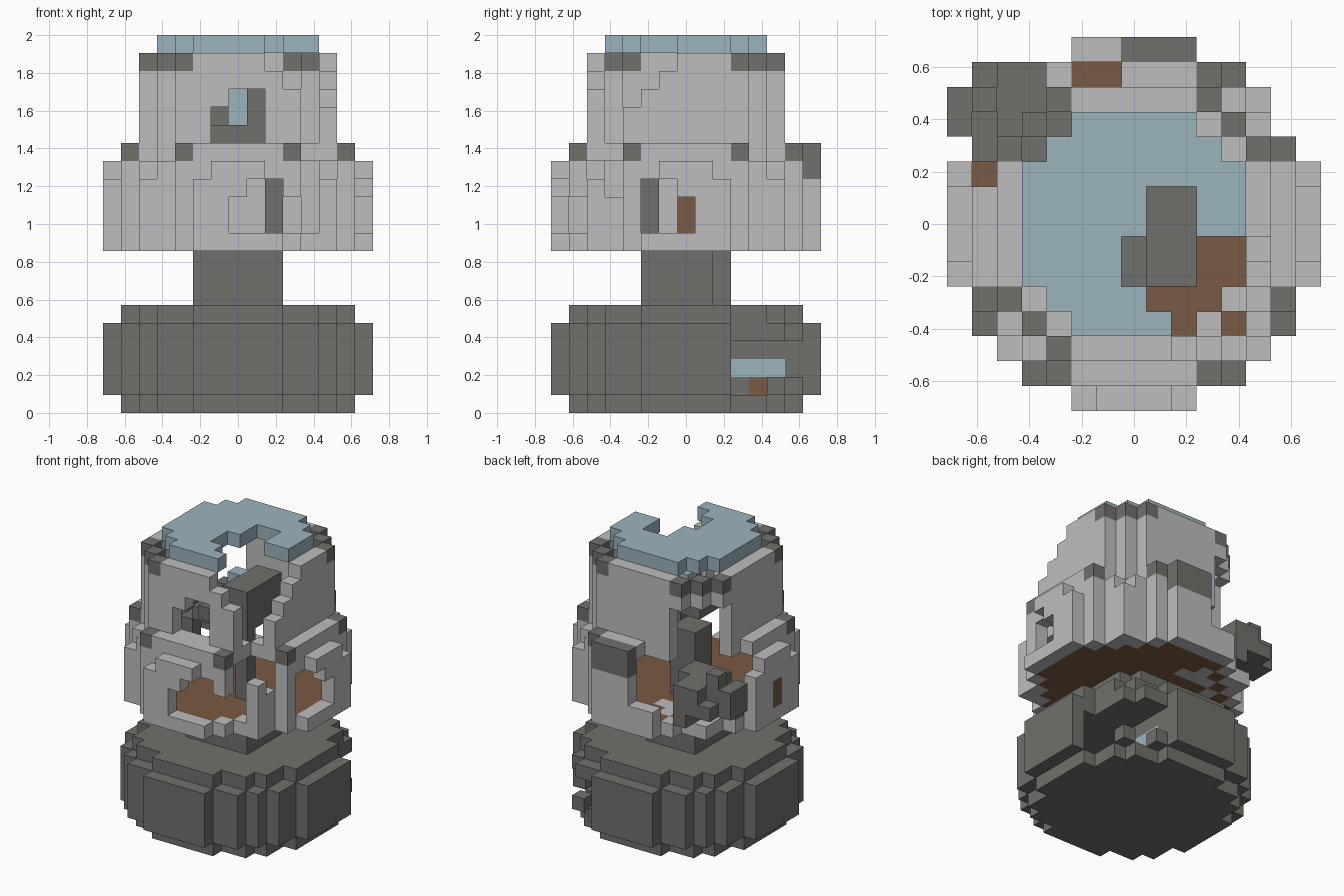
import bpy, bmesh
from mathutils import Vector

if "Cube" in bpy.data.objects:
    bpy.data.objects.remove(bpy.data.objects["Cube"], do_unlink=True)

U = 2 / 21          # edge length of one block
COLOURS = {
    "pale stone": (0.515, 0.515, 0.515),
    "dark stone": (0.162, 0.165, 0.15),
    "pale blue": (0.33, 0.456, 0.515),
    "brown wood": (0.195, 0.102, 0.056),
}
LIGHT, DARK, BLUE, WOOD = range(4)
materials = []
for name, rgb in COLOURS.items():
    m = bpy.data.materials.new(name)
    m.use_nodes = True
    m.diffuse_color = (*rgb, 1)
    bsdf = m.node_tree.nodes["Principled BSDF"]
    bsdf.inputs["Base Color"].default_value = (*rgb, 1)
    bsdf.inputs["Roughness"].default_value = 0.9
    materials.append(m)

cells = {}          # block position -> (part name, colour)


def disc(r2):
    """Blocks of a round slab, given the squared radius."""
    return {(x, y) for x in range(-7, 8) for y in range(-7, 8) if x * x + y * y <= r2}


def ring(area):
    """Outermost blocks of a slab."""
    return {(x, y) for x, y in area
            if not {(x + 1, y), (x - 1, y), (x, y + 1), (x, y - 1)} <= area}


def rect(x0, x1, y0, y1):
    return {(x, y) for x in range(x0, x1 + 1) for y in range(y0, y1 + 1)}


def fill(part, area, z0, z1, colour):
    for z in range(z0, z1 + 1):
        for x, y in area:
            cells[x, y, z] = (part, colour)


def carve(area, z0, z1):
    for z in range(z0, z1 + 1):
        for x, y in area:
            cells.pop((x, y, z), None)


def corner(a, b):
    """The eight mirrored copies of one block."""
    return {(s * p, t * q) for s in (1, -1) for t in (1, -1) for p, q in ((a, b), (b, a))}


# Base: a hollow drum with a narrower top and bottom
fill("base", disc(42), 0, 0, DARK)
fill("base", ring(disc(53)), 1, 4, DARK)
fill("base", disc(53) - disc(40), 1, 1, DARK)
fill("base", disc(53), 4, 4, DARK)
fill("base", disc(42), 5, 5, DARK)

# Broken corner of the base, with the contents showing inside
carve(rect(3, 6, 3, 6), 1, 3)
carve({(6, 4), (6, 3)}, 3, 4)
fill("base", rect(1, 2, 3, 6), 1, 3, DARK)
fill("basin_water", rect(1, 2, 3, 5), 2, 2, BLUE)
fill("basin_wood", rect(1, 2, 4, 5), 1, 1, WOOD)
fill("base", {(3, 6), (5, 5)}, 1, 1, DARK)

# Neck
fill("neck", rect(-2, 2, -2, 2) - {(2, 2)}, 6, 8, DARK)

# Lower room: floor, walls with stepped facets, ledge
room = (disc(53) - corner(6, 4))
fill("lower_walls", room, 9, 9, LIGHT)
fill("floor", room - ring(room), 9, 9, WOOD)
fill("floor_slab", rect(-3, -1, 4, 4) | {(-2, 5), (-4, 3)}, 9, 9, LIGHT)
fill("lower_walls", ring(room), 10, 12, LIGHT)
low = room - corner(5, 5) - corner(7, 2)
fill("lower_walls", ring(low), 13, 13, LIGHT)
ledge = disc(45) - corner(5, 4)
fill("ledge", ledge - disc(22), 14, 14, LIGHT)
fill("ledge", corner(6, 3), 14, 14, DARK)

# Upper room with dark corner stones, and the roof
upper = disc(34)
fill("upper_walls", ring(upper), 15, 19, LIGHT)
fill("upper_walls", corner(5, 3) | corner(4, 4), 19, 19, DARK)
fill("roof", disc(20), 20, 20, BLUE)

# Roof opening
carve(rect(1, 2, 0, 1) | rect(0, 2, -2, -1) | rect(3, 4, -3, -1)
      | rect(1, 2, -3, -3) | {(2, -4)}, 20, 20)

# Front and side windows
carve(rect(0, 1, -5, -5), 17, 17)
carve(rect(-1, 1, -5, -5), 15, 16)
carve({(0, -7), (3, -6)}, 10, 11)
carve(rect(1, 2, -7, -7), 10, 12)
carve(rect(7, 7, -2, -1), 10, 12)
carve({(7, 0)}, 10, 11)

# Broken front right corner, stepping down from the roof
for a, b, z in ((2, 5, 19), (3, 5, 18), (4, 4, 15), (5, 3, 17), (5, 2, 18), (5, 1, 19)):
    carve({(a, -b)}, z, 19)
carve({(4, -4)}, 14, 14)
carve({(4, -5)}, 10, 13)
carve({(5, -4)}, 12, 13)

# Collapsed back left corner
carve(rect(-6, -1, 2, 6) - upper, 10, 14)
carve(rect(-5, -3, 3, 5), 10, 17)
carve(rect(-2, -1, 7, 7), 11, 14)
fill("fallen_slab", rect(0, 2, 7, 7), 13, 14, DARK)

# Rubble hanging out of the collapsed corner
for x0, x1, y0, y1, z0, z1 in ((-6, -5, 4, 6, 11, 11), (-7, -7, 4, 5, 11, 12), (-5, -4, 3, 5, 12, 12),
                               (-6, -6, 3, 3, 10, 11), (-4, -4, 5, 6, 10, 12), (-6, -6, 5, 5, 12, 13),
                               (-5, -5, 6, 6, 12, 12), (-3, -3, 3, 4, 11, 12)):
    fill("rubble", rect(x0, x1, y0, y1), z0, z1, DARK)

# Inside: posts, stair landing, lamp and door
fill("posts", {(2, -2)}, 10, 14, DARK)
fill("posts", rect(-2, -1, 1, 2), 10, 14, DARK)
fill("landing", rect(1, 2, -2, 1), 15, 17, DARK)
fill("landing", rect(-1, 0, -2, 0), 15, 15, DARK)
fill("landing", {(-1, 0)}, 16, 16, DARK)
fill("lamp", {(0, 0)}, 16, 17, BLUE)
fill("door", {(-7, 0)}, 10, 11, WOOD)

# Turn the blocks into one clean mesh per part, keeping only exposed faces
AXES = [Vector(v) for v in ((1, 0, 0), (0, 1, 0), (0, 0, 1))]
for part in sorted({p for p, c in cells.values()}):
    bm = bmesh.new()
    for pos, (owner, colour) in cells.items():
        if owner != part:
            continue
        centre = Vector(pos) + Vector((0, 0, 0.5))
        for i in range(3):
            for s in (1, -1):
                n = AXES[i] * s
                if tuple(int(v) for v in Vector(pos) + n) in cells:
                    continue
                a, b = AXES[(i + 1) % 3] / 2, AXES[(i + 2) % 3] / 2 * s
                mid = centre + n / 2
                quad = (mid - a - b, mid + a - b, mid + a + b, mid - a + b)
                face = bm.faces.new([bm.verts.new(q * U) for q in quad])
                face.material_index = colour
    bmesh.ops.remove_doubles(bm, verts=bm.verts, dist=U / 100)
    bmesh.ops.dissolve_limit(bm, angle_limit=0.01, verts=bm.verts, edges=bm.edges,
                             delimit={"MATERIAL"})
    mesh = bpy.data.meshes.new(part)
    bm.to_mesh(mesh)
    bm.free()
    for m in materials:
        mesh.materials.append(m)
    bpy.context.collection.objects.link(bpy.data.objects.new(part, mesh))
